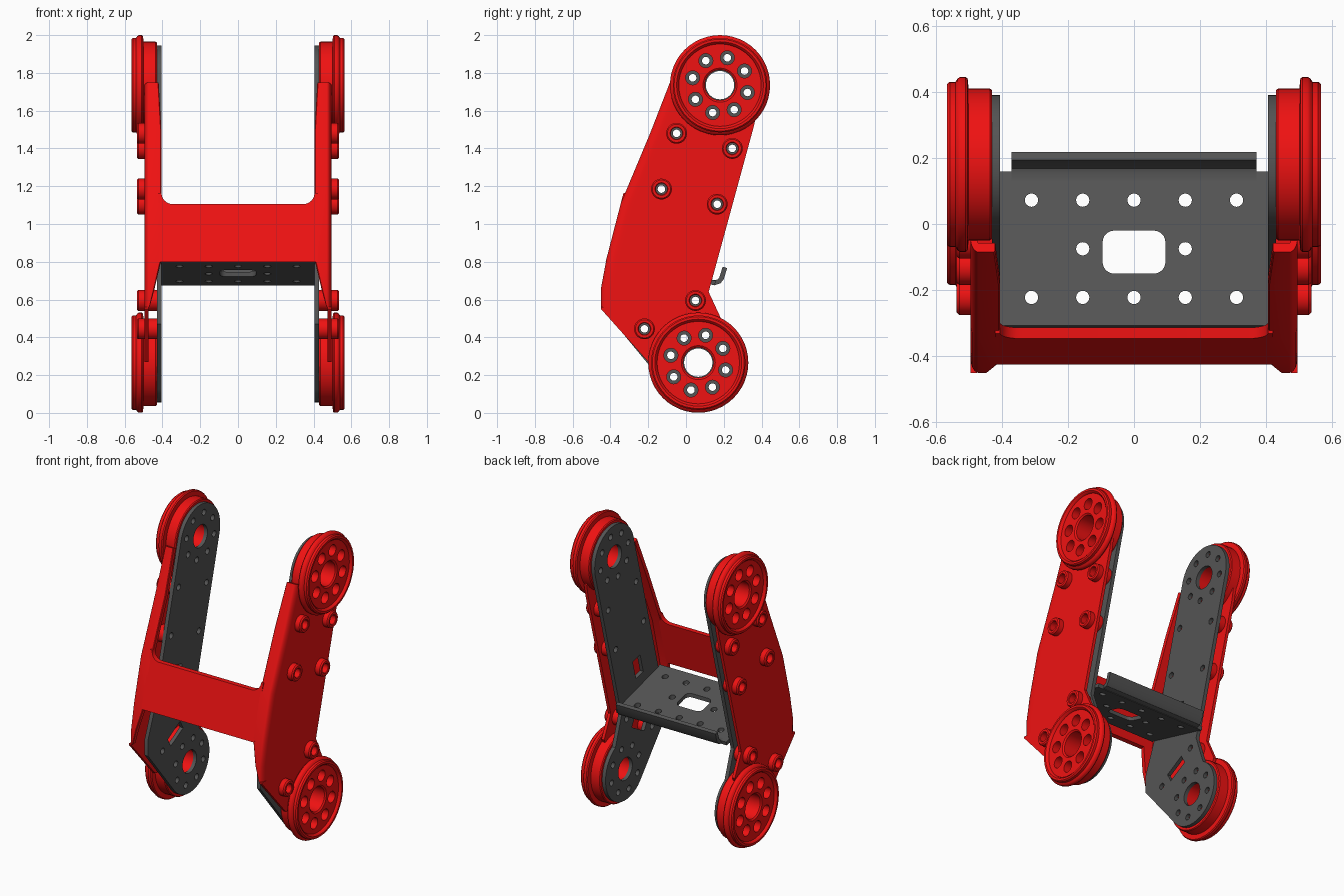
import bpy, bmesh, math
from mathutils import Vector

cube = bpy.data.objects.get("Cube")
if cube:
    bpy.data.objects.remove(cube, do_unlink=True)


def material(name, rgb):
    m = bpy.data.materials.new(name)
    m.use_nodes = True
    m.diffuse_color = (*rgb, 1)
    m.node_tree.nodes["Principled BSDF"].inputs["Base Color"].default_value = (*rgb, 1)
    return m


RED = material("red_plastic", (0.87, 0.006, 0.006))
GREY = material("grey_metal", (0.09, 0.09, 0.09))


def make(name, bm, mat=None):
    bmesh.ops.recalc_face_normals(bm, faces=bm.faces)
    me = bpy.data.meshes.new(name)
    bm.to_mesh(me)
    bm.free()
    ob = bpy.data.objects.new(name, me)
    bpy.context.collection.objects.link(ob)
    if mat:
        me.materials.append(mat)
    return ob


def loft(bm, rings, closed=False):
    """Skin a list of equal point rings, capping the ends unless closed."""
    vs = [[bm.verts.new(p) for p in ring] for ring in rings]
    n = len(vs[0])
    for a, b in zip(vs, vs[1:] + vs[:1] if closed else vs[1:]):
        for i in range(n):
            j = (i + 1) % n
            bm.faces.new((a[i], a[j], b[j], b[i]))
    if not closed:
        bm.faces.new(vs[0])
        bm.faces.new(vs[-1])


def prism(bm, pts, x0, x1):
    loft(bm, [[(x, y, z) for y, z in pts] for x in (x0, x1)])


def arc(c, r, a0, a1, n=24):
    angles = [math.radians(a0 + (a1 - a0) * i / n) for i in range(n + 1)]
    return [(c[0] + r * math.cos(a), c[1] + r * math.sin(a)) for a in angles]


def lathe(name, profile, centre, mat):
    bm = bmesh.new()
    rings = []
    for i in range(48):
        a = math.tau * i / 48
        rings.append([(x, centre[0] + r * math.cos(a), centre[1] + r * math.sin(a)) for r, x in profile])
    loft(bm, rings, closed=True)
    return make(name, bm, mat)


def drill(bm, centre, r):
    prism(bm, arc(centre, r, 0, 360 - 360 / 32, 31), 0.35, 0.65)


def modify(ob, kind, **settings):
    m = ob.modifiers.new(kind.title(), kind)
    for k, v in settings.items():
        setattr(m, k, v)
    bpy.context.view_layer.objects.active = ob
    bpy.ops.object.modifier_apply(modifier=m.name)


def cut(ob, bm):
    cutter = make("cutter", bm)
    cutter.hide_render = True
    modify(ob, "BOOLEAN", object=cutter, operation="DIFFERENCE", solver="EXACT")
    bpy.data.objects.remove(cutter, do_unlink=True)


def finish(ob, mirror=True):
    if mirror:
        modify(ob, "MIRROR", use_mirror_merge=False)
    bpy.ops.object.select_all(action="DESELECT")
    ob.select_set(True)
    bpy.context.view_layer.objects.active = ob
    bpy.ops.object.shade_smooth_by_angle(angle=math.radians(32))


UPPER, LOWER = (0.18, 1.735), (0.065, 0.266)
HUBS = {"upper": UPPER, "lower": LOWER}
SCREWS = [(-0.05, 1.48), (0.245, 1.40), (-0.13, 1.185), (0.165, 1.105), (0.05, 0.595), (-0.22, 0.445)]


def bolt_circle(c):
    return arc(c, 0.15, 30, 345, 7)


# Joint discs: hub, stepped flange and eight bolt holes
DISC = [(0.08, 0.43), (0.225, 0.43), (0.23, 0.436), (0.23, 0.5), (0.26, 0.503), (0.265, 0.51),
        (0.265, 0.525), (0.26, 0.533), (0.25, 0.54), (0.25, 0.557), (0.243, 0.565),
        (0.23, 0.565), (0.222, 0.558), (0.218, 0.548), (0.09, 0.548), (0.08, 0.54)]
for label, c in HUBS.items():
    disc = lathe(label + "_joint_disc", DISC, c, RED)
    bm = bmesh.new()
    for p in bolt_circle(c):
        drill(bm, p, 0.037)
    cut(disc, bm)
    finish(disc)

# Screw posts joining cover and bracket
POST = [(0.03, 0.43), (0.055, 0.43), (0.055, 0.528), (0.048, 0.536), (0.034, 0.536), (0.03, 0.532)]
for i, c in enumerate(SCREWS):
    finish(lathe("screw_post_%d" % (i + 1), POST, c, RED))

# Bracket side plates
outline = (arc(LOWER, 0.21, 222 - 360, 60) + [(0.105, 0.64)] + arc(UPPER, 0.21, -15, 165)
           + [(-0.29, 0.8), (-0.375, 0.58), (-0.375, 0.47)])
bm = bmesh.new()
prism(bm, outline, 0.405, 0.43)
side = make("bracket_side_plate", bm, GREY)
bm = bmesh.new()
for c in HUBS.values():
    drill(bm, c, 0.075)
    for p in bolt_circle(c):
        drill(bm, p, 0.02)
for p in SCREWS:
    drill(bm, p, 0.02)
for c, tilt, w, h in (((-0.085, 0.51), 29, 0.15, 0.065), ((-0.07, 0.9), 75, 0.13, 0.08)):
    u = Vector((math.cos(math.radians(tilt)), math.sin(math.radians(tilt))))
    v = Vector((-u.y, u.x))
    corners = [Vector(c) + u * w * a / 2 + v * h * b / 2 for a, b in ((-1, -1), (1, -1), (1, 1), (-1, 1))]
    prism(bm, corners, 0.35, 0.65)
cut(side, bm)
finish(side)


def normals(path):
    """Unit normals facing the back of a path that runs upward."""
    out = []
    for i in range(len(path)):
        a, b = Vector(path[max(i - 1, 0)]), Vector(path[min(i + 1, len(path) - 1)])
        t = (b - a).normalized()
        out.append(Vector((t.y, -t.x)))
    return out


def strip(name, path, thick, half, mat):
    ns = normals(path)
    ps = [Vector(p) for p in path]
    pts = [p + n * thick / 2 for p, n in zip(ps, ns)] + [p - n * thick / 2 for p, n in zip(ps, ns)][::-1]
    bm = bmesh.new()
    prism(bm, pts, -half, half)
    return make(name, bm, mat)


# Tilted cross plate with hole grid and rounded window
cross = strip("cross_plate", [(-0.31, 0.812), (0.155, 0.687)], 0.025, 0.41, GREY)
bm = bmesh.new()


def drill_down(pts):
    loft(bm, [[(x, y, z) for x, y in pts] for z in (0.5, 1.0)])


for x in (-0.31, -0.155, 0, 0.155, 0.31):
    for y in (-0.222, -0.075, 0.072):
        if y != -0.075 or abs(x) == 0.155:
            drill_down(arc((x, y), 0.02, 0, 345, 23))
window = []
for k, (sx, sy) in enumerate(((1, 1), (-1, 1), (-1, -1), (1, -1))):
    window += arc((sx * 0.06, -0.085 + sy * 0.03), 0.035, 90 * k, 90 * k + 90, 6)
drill_down(window)
cut(cross, bm)
finish(cross, False)

# Upturned lip on the back of the cross plate
lip = strip("cross_plate_lip", [(0.13, 0.694), (0.155, 0.69), (0.175, 0.696), (0.188, 0.712), (0.206, 0.77)],
            0.025, 0.37, GREY)
finish(lip, False)

# Cover front edge: rounded angle section swept along the front outline
FRONT = [(-0.45, 0.56), (-0.45, 0.66), (-0.42, 0.82), (-0.345, 1.11), (-0.19, 1.48), (-0.085, 1.75)]
INNER = [0.468, 0.442, 0.405, 0.405, 0.405, 0.42]
FN = normals(FRONT)
rings = []
for p, n, x in zip(FRONT, FN, INNER):
    section = [(x, 0.03), (x, 0.004), (x + 0.004, 0)]
    section += [(0.495 - 0.025 * (1 - math.sin(a)), 0.05 * (1 - math.cos(a)))
                for a in (math.pi / 2 * k / 6 for k in range(7))]
    section += [(0.495, 0.07), (0.475, 0.07), (0.475, 0.045), (0.472, 0.03)]
    rings.append([(sx, *(Vector(p) + n * d)) for sx, d in section])
bm = bmesh.new()
loft(bm, rings)
edge = make("cover_front_edge", bm, RED)

# Cover side wall
wall_pts = [(-0.2, 0.27), (-0.45, 0.55), (-0.45, 0.56)]
wall_pts += [Vector(p) + n * 0.06 for p, n in zip(FRONT, FN)]
wall_pts += [UPPER, (0.375, 1.6), (0.36, 1.52), (0.12, 0.64), (0.19, 0.49), LOWER]
bm = bmesh.new()
prism(bm, wall_pts, 0.475, 0.495)
wall = make("cover_side_wall", bm, RED)
bm = bmesh.new()
for p in SCREWS:
    drill(bm, p, 0.045)
cut(wall, bm)
for ob in (edge, wall):
    bm = bmesh.new()
    for c in HUBS.values():
        drill(bm, c, 0.228)
    cut(ob, bm)
    finish(ob)

# Cover bridge with filleted upper corners
half = [(0.42, 0.8), (0.42, 1.165)] + arc((0.345, 1.165), 0.06, 0, -90, 8)
face = half + [(-x, z) for x, z in half[::-1]]
slope = 0.075 / 0.29
bm = bmesh.new()
loft(bm, [[(x, -0.42 + (z - 0.82) * slope + d, z) for x, z in face] for d in (0, 0.033)])
finish(make("cover_bridge", bm, RED), False)
